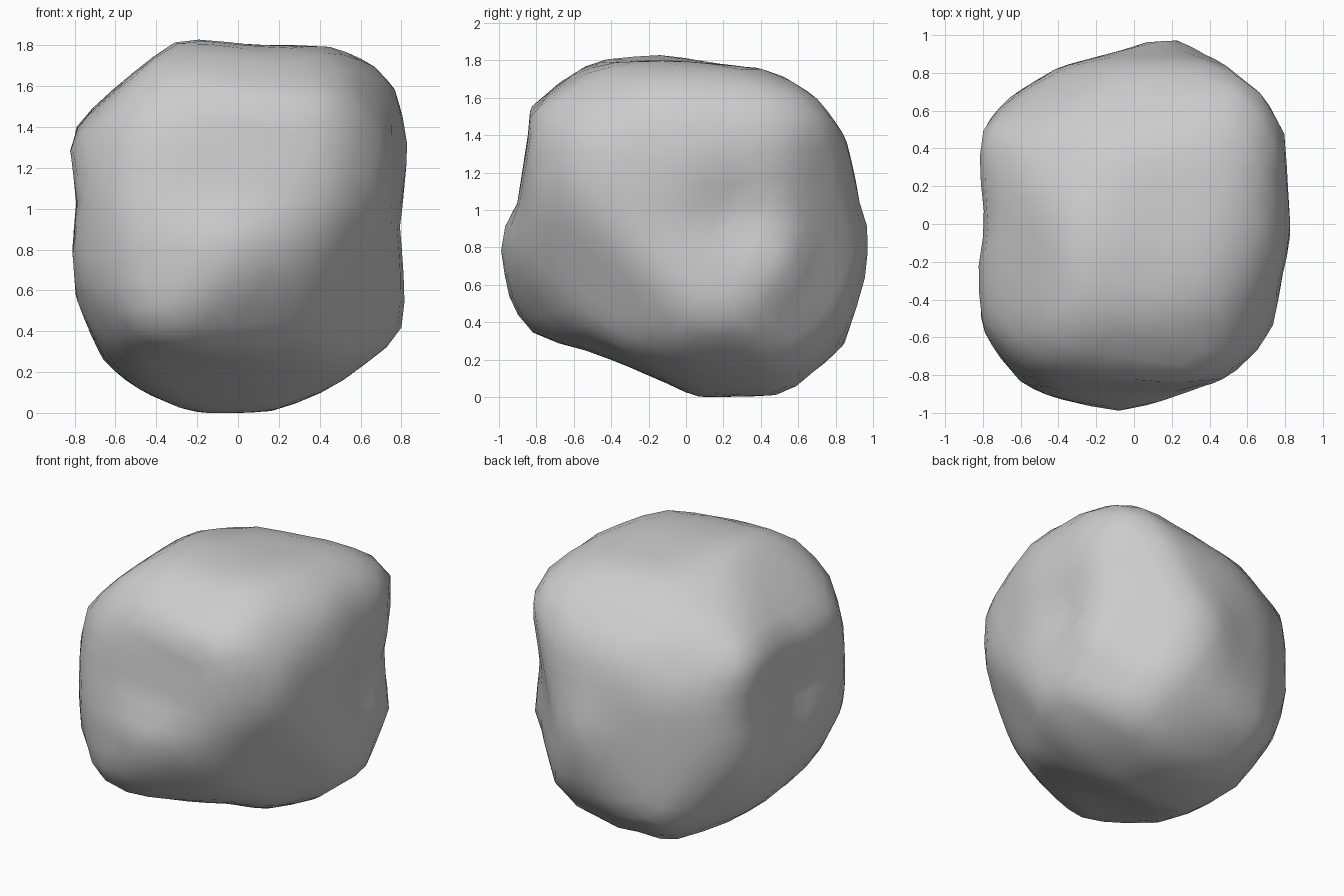
import bpy
import bmesh
import math
from mathutils import Vector

default_cube = bpy.data.objects.get("Cube")
if default_cube:
    bpy.data.objects.remove(default_cube, do_unlink=True)

CENTRE = Vector((0, 0, 0.925))
SOFTNESS = 32
FULLNESS = 1.015


def contour(right, up, corners):
    """An outline in the plane of two axes, anticlockwise about the centre."""
    return (Vector(right).normalized(), Vector(up).normalized(),
            [Vector(corner) for corner in corners])


def reach(direction, outline):
    """Distance from the centre to the outline, along a direction."""
    right, up, corners = outline
    flat = Vector((direction.dot(right), direction.dot(up)))
    if flat.length > 0.05:
        for start, end in zip(corners, corners[1:] + corners[:1]):
            if start.cross(flat) >= 0 and flat.cross(end) >= 0:
                edge = end - start
                return start.cross(edge) / flat.cross(edge)
    return 10.0


# Outlines of the boulder across and along its diagonals
across = math.sqrt(0.125)
rise = math.sqrt(0.75)
front_outline = contour((1, 0, 0), (0, 0, 1), [
    (.79, 0), (.84, .37), (.76, .7), (.68, .8), (.47, .88), (.1, .88),
    (-.29, .93), (-.54, .74), (-.78, .51), (-.84, .34), (-.78, .16),
    (-.82, -.1), (-.79, -.34), (-.64, -.7), (-.5, -.8), (-.2, -.92),
    (.13, -.92), (.5, -.77), (.75, -.61), (.8, -.55), (.82, -.43)])
side_outline = contour((0, 1, 0), (0, 0, 1), [
    (1, -.1), (.92, .12), (.85, .46), (.8, .59), (.68, .74), (.42, .84),
    (.2, .86), (-.15, .93), (-.45, .89), (-.62, .81), (-.83, .63),
    (-.83, .5), (-.89, .12), (-.96, .03), (-1, -.12), (-.97, -.43),
    (-.83, -.6), (-.6, -.63), (-.35, -.72), (-.1, -.83), (.07, -.92),
    (.52, -.91), (.84, -.65)])
top_outline = contour((1, 0, 0), (0, 1, 0), [
    (.84, -.03), (.8, .48), (.76, .62), (.69, .72), (.45, .89), (.17, 1),
    (-.02, .92), (-.39, .82), (-.68, .66), (-.81, .5), (-.82, .3),
    (-.78, 0), (-.84, -.24), (-.82, -.55), (-.65, -.85), (-.06, -1),
    (.48, -.82), (.72, -.63), (.77, -.3)])
front_left_outline = contour((1, 1, 0), (-across, across, rise), [
    (.91, .1), (.99, .55), (.93, .66), (.76, .8), (.46, .83), (.18, .9),
    (-.17, .9), (-.34, .86), (-.71, .65), (-.91, .49), (-1, .26),
    (-1.04, -.19), (-.96, -.58), (-.62, -.8), (-.12, -.8), (.09, -.84),
    (.43, -.81), (.74, -.65), (.91, -.29)])
back_right_outline = contour((-1, -1, 0), (across, -across, rise), [
    (1.03, .09), (1, .26), (.94, .51), (.69, .83), (.4, .94), (.04, 1.03),
    (-.1, 1.03), (-.5, .93), (-.89, .68), (-.99, .48), (-.91, -.24),
    (-.91, -.59), (-.51, -.93), (-.19, -1.04), (.31, -.93), (.45, -.85),
    (.78, -.57), (.99, -.24)])
back_left_outline = contour((-1, 1, 0), (across, across, rise), [
    (.95, .09), (.9, .31), (.66, .66), (.38, .86), (.1, 1.05),
    (-.26, 1.05), (-.44, .95), (-.59, .88), (-.9, .44), (-.96, .12),
    (-.92, -.05), (-.79, -.4), (-.59, -.68), (-.39, -.9), (.14, -.96),
    (.59, -.77), (.84, -.45), (.95, -.17)])
outlines = [front_outline, side_outline, top_outline,
            front_left_outline, back_right_outline, back_left_outline]

# Broad sheared face under the front left
shear_normal = Vector((0.77, -0.51, -0.38)).normalized()
shear_depth = 0.79

# Hollows (positive) and knobs (negative): place, width, depth
dents = [
    (Vector((0.76, 0.30, 1.02)), 0.20, 0.07),
    (Vector((0.78, 0.56, 0.75)), 0.16, -0.03),
    (Vector((-0.76, -0.15, 0.96)), 0.20, 0.06),
]


def rock_radius(direction):
    limits = [reach(direction, outline) for outline in outlines]
    facing = direction.dot(shear_normal)
    if facing > 0.1:
        limits.append(shear_depth / facing)
    radius = FULLNESS * sum(limit ** -SOFTNESS for limit in limits) ** (-1 / SOFTNESS)
    place = CENTRE + direction * radius
    for spot, width, depth in dents:
        radius -= depth * math.exp(-((place - spot).length / width) ** 2)
    return radius


# Boulder: a ball pushed out to the outlines
bm = bmesh.new()
bmesh.ops.create_icosphere(bm, subdivisions=4, radius=1)
for vert in bm.verts:
    direction = vert.co.normalized()
    vert.co = CENTRE + direction * rock_radius(direction)

# Stand it on the ground
ground = min(vert.co.z for vert in bm.verts)
bmesh.ops.translate(bm, verts=bm.verts, vec=(0, 0, -ground))
for face in bm.faces:
    face.smooth = True

mesh = bpy.data.meshes.new("boulder")
bm.to_mesh(mesh)
bm.free()
boulder = bpy.data.objects.new("boulder", mesh)
bpy.context.collection.objects.link(boulder)

# Stone colour
stone = bpy.data.materials.new("stone_grey")
stone.use_nodes = True
stone_colour = (0.6, 0.6, 0.6, 1)
stone.diffuse_color = stone_colour
stone.node_tree.nodes["Principled BSDF"].inputs["Base Color"].default_value = stone_colour
mesh.materials.append(stone)
